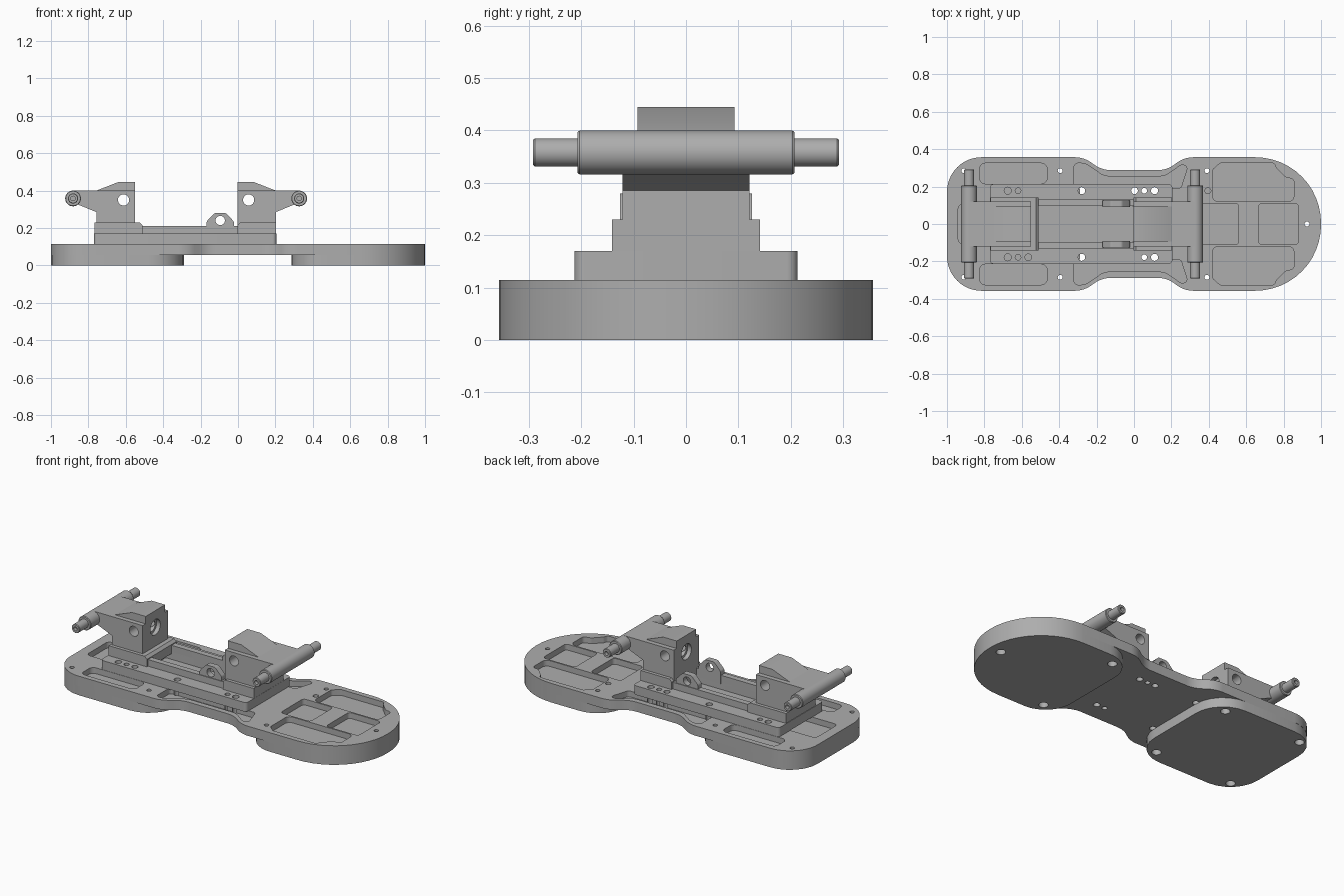
import bpy, bmesh, math
from mathutils import Vector

cube = bpy.data.objects.get("Cube")
if cube:
    bpy.data.objects.remove(cube)

GREY = (0.42, 0.42, 0.42, 1)
metal = bpy.data.materials.new("plain grey")
metal.diffuse_color = GREY
metal.use_nodes = True
metal.node_tree.nodes["Principled BSDF"].inputs["Base Color"].default_value = GREY
parts = []


def circle(cx, cy, r, n=24):
    return [(cx + r * math.cos(2 * math.pi * i / n), cy + r * math.sin(2 * math.pi * i / n)) for i in range(n)]


def fillet(corners, steps=12):
    """Round each (x, y, radius) corner of a polygon with a true arc."""
    out = []
    for i, (x, y, r) in enumerate(corners):
        p = Vector((x, y))
        a = (Vector(corners[i - 1][:2]) - p).normalized()
        b = (Vector(corners[(i + 1) % len(corners)][:2]) - p).normalized()
        if r == 0:
            out.append((x, y))
            continue
        half = math.acos(max(-1, min(1, a.dot(b)))) / 2
        centre = p + (a + b).normalized() * r / math.sin(half)
        v0 = p + a * r / math.tan(half) - centre
        v1 = p + b * r / math.tan(half) - centre
        start = math.atan2(v0.y, v0.x)
        sweep = (math.atan2(v1.y, v1.x) - start + math.pi) % (2 * math.pi) - math.pi
        for k in range(steps + 1):
            t = start + sweep * k / steps
            out.append((centre.x + r * math.cos(t), centre.y + r * math.sin(t)))
    return out


def rect(x0, x1, y0, y1, r):
    return fillet([(x0, y0, r), (x1, y0, r), (x1, y1, r), (x0, y1, r)], 6)


def flip(pts):
    return [(p[0], -p[1], *p[2:]) for p in reversed(pts)]


def finish(name, bm, keep=True):
    bmesh.ops.recalc_face_normals(bm, faces=bm.faces)
    mesh = bpy.data.meshes.new(name)
    bm.to_mesh(mesh)
    bm.free()
    ob = bpy.data.objects.new(name, mesh)
    bpy.context.collection.objects.link(ob)
    if keep:
        mesh.materials.append(metal)
        parts.append(ob)
    return ob


def prism(name, outlines, lo, hi, axis="z", keep=True):
    """Extrude one or more outlines along an axis."""
    place = {"z": lambda u, v, h: (u, v, h),
             "y": lambda u, v, h: (u, h, v),
             "x": lambda u, v, h: (h, u, v)}[axis]
    bm = bmesh.new()
    for pts in outlines:
        bottom = [bm.verts.new(place(u, v, lo)) for u, v in pts]
        top = [bm.verts.new(place(u, v, hi)) for u, v in pts]
        bm.faces.new(bottom)
        bm.faces.new(top)
        for i in range(len(pts)):
            bm.faces.new((bottom[i - 1], bottom[i], top[i], top[i - 1]))
    return finish(name, bm, keep)


def cut(target, outlines, lo, hi, axis="z"):
    cutter = prism("cutter", outlines, lo, hi, axis, keep=False)
    cutter.hide_render = True
    mod = target.modifiers.new("cut", "BOOLEAN")
    mod.operation, mod.solver, mod.object = "DIFFERENCE", "EXACT", cutter
    bpy.context.view_layer.objects.active = target
    bpy.ops.object.modifier_apply(modifier=mod.name)
    bpy.data.objects.remove(cutter)


# Sole plate: round toe, waisted middle, rounded heel
W = 0.357
side = [(-1, -W, 0.185), (-0.27, -W, 0.15), (-0.17, -0.288, 0.15),
        (0.175, -0.288, 0.15), (0.27, -W, 0.15), (1, -W, 0.352)]
sole = prism("sole_plate", [fillet(side + flip(side))], 0.057, 0.115)

# Ground pads under heel and toe
heel_pad = prism("heel_pad", [rect(-1, -0.288, -W, W, 0.185)], 0, 0.057)
toe_end = [(0.287, -W, 0.175), (1, -W, 0.352)]
toe_pad = prism("toe_pad", [fillet(toe_end + flip(toe_end))], 0, 0.057)

# Shallow pockets in the top of the sole
waist = [(-0.32, 0.19, 0.02), (-0.32, 0.325, 0.02), (-0.26, 0.325, 0.08), (-0.16, 0.255, 0.08),
         (0.165, 0.255, 0.08), (0.25, 0.315, 0.03), (0.29, 0.315, 0.02), (0.25, 0.19, 0.02)]
toe_pocket = [(0.42, 0.12, 0.03), (0.855, 0.12, 0.03), (0.855, 0.24, 0.02), (0.81, 0.25, 0.02),
              (0.76, 0.3, 0.02), (0.75, 0.325, 0.015), (0.46, 0.325, 0.01), (0.42, 0.29, 0.02)]
heel_pocket = rect(-0.825, -0.465, 0.215, 0.325, 0.03)
pockets = [rect(-0.94, -0.6, -0.105, 0.105, 0.025),
           rect(0.36, 0.56, -0.11, 0.11, 0.02), rect(0.665, 0.88, -0.11, 0.11, 0.02)]
for shape in (fillet(waist, 6), fillet(toe_pocket, 6), heel_pocket):
    pockets += [shape, flip(shape)]
cut(sole, pockets, 0.08, 0.2)

# Pad screws, countersunk from below
heel_screws = [(x, y) for x in (-0.395, -0.91) for y in (-0.285, 0.285)]
toe_screws = [(0.39, -0.285), (0.39, 0.285), (0.925, 0)]
for pad, spots in ((heel_pad, heel_screws), (toe_pad, toe_screws)):
    for ob in (sole, pad):
        cut(ob, [circle(x, y, 0.013, 16) for x, y in spots], -0.1, 0.2)
    cut(pad, [circle(x, y, 0.026) for x, y in spots], -0.1, 0.035)

# Rail plate with a sunken channel and rows of bolt holes
plate = prism("rail_plate", [rect(-0.77, 0.205, -0.213, 0.213, 0.02)], 0.115, 0.17)
bolts = [circle(x, s * 0.178, r, 16) for s in (-1, 1)
         for x, r in ((-0.675, 0.019), (-0.62, 0.015), (-0.28, 0.019), (0.055, 0.015), (0.11, 0.019))]
bolts += [circle(0.003, 0.178, 0.018, 16), circle(-0.565, -0.178, 0.018, 16)]
cut(plate, bolts, 0, 0.3)
cut(plate, [rect(-0.55, 0, -0.095, 0.095, 0.01)], 0.125, 0.3)
cut(sole, bolts + [circle(0.395, 0.178, 0.016, 16)], 0, 0.3)

# Side rails and pivot lugs
lug = [(-0.168, 0.16, 0), (-0.168, 0.235, 0.02), (-0.125, 0.28, 0.02),
       (-0.065, 0.28, 0.02), (-0.022, 0.235, 0.02), (-0.022, 0.16, 0)]
for label, s in (("right", -1), ("left", 1)):
    lo, hi = sorted((s * 0.095, s * 0.13))
    prism(label + "_rail", [rect(-0.56, 0.01, lo, hi, 0.005)], 0.165, 0.21)
    lo, hi = sorted((s * 0.09, s * 0.126))
    ear = prism(label + "_lug", [fillet(lug, 6)], lo, hi, "y")
    cut(ear, [circle(-0.095, 0.24, 0.025)], -1, 1, "y")


def spindle(name, x, z):
    """Roller with a thinner, hollow-tipped pin at each end."""
    half = [(0, -0.27), (0.012, -0.27), (0.012, -0.292), (0.024, -0.292), (0.027, -0.288),
            (0.027, -0.207), (0.039, -0.207), (0.042, -0.203)]
    profile = half + flip(half)
    bm = bmesh.new()
    vs = [bm.verts.new((x + r, y, z)) for r, y in profile]
    edges = [bm.edges.new(pair) for pair in zip(vs, vs[1:])]
    bmesh.ops.spin(bm, geom=vs + edges, cent=(x, 0, z), axis=(0, 1, 0),
                   angle=2 * math.pi, steps=32, use_duplicate=False)
    bmesh.ops.remove_doubles(bm, verts=bm.verts, dist=0.0001)
    finish(name, bm)


def clamp(label, origin, d, foot_start, foot_end):
    """Upright block with an overhanging arm; d is the direction it points."""
    def along(pts):
        return [(origin + d * u, v) for u, v in pts]

    foot = along([(foot_start, 0.16), (foot_start, 0.215), (foot_start + 0.015, 0.23),
                  (foot_end, 0.23), (foot_end, 0.16)])
    prism(label + "_clamp_foot", [foot], -0.141, 0.141, "y")
    body = along([(0, 0.16), (0, 0.4), (0.33, 0.4), (0.33, 0.335), (0.29, 0.32), (0.205, 0.285), (0.205, 0.16)])
    block = prism(label + "_clamp_block", [body], -0.121, 0.121, "y")
    crown = along([(0, 0.4), (0, 0.445), (0.09, 0.445), (0.205, 0.4)])
    prism(label + "_clamp_crown", [crown], -0.093, 0.093, "y")
    # Cross hole and stepped bore
    cut(block, [circle(origin + d * 0.06, 0.35, 0.03)], -1, 1, "y")
    for radius, depth in ((0.047, 0.025), (0.033, 0.13)):
        lo, hi = sorted((origin - d * 0.05, origin + d * depth))
        cut(block, [circle(0, 0.345, radius, 32)], lo, hi, "x")
    spindle(label + "_spindle", origin + d * 0.33, 0.358)


clamp("toe", -0.003, 1, 0, 0.207)
clamp("heel", -0.552, -1, -0.042, 0.215)

# Smooth the round surfaces, keep hard edges crisp
bpy.ops.object.select_all(action="DESELECT")
for ob in parts:
    ob.select_set(True)
bpy.context.view_layer.objects.active = sole
bpy.ops.object.shade_smooth_by_angle(angle=math.radians(30))
